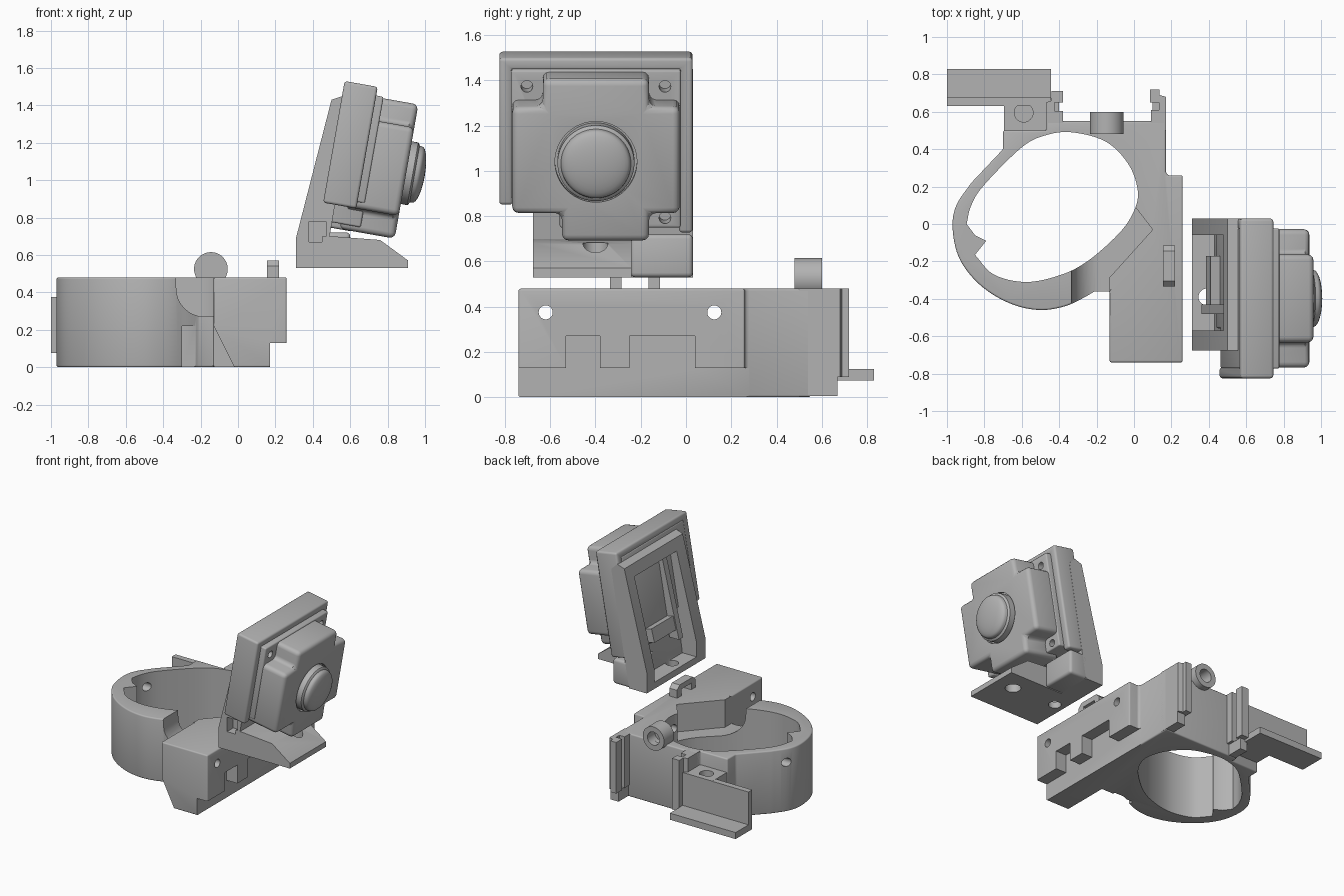
import bpy, bmesh, math
from mathutils import Matrix, Vector

old = bpy.data.objects.get("Cube")
if old:
    bpy.data.objects.remove(old, do_unlink=True)

grey = bpy.data.materials.new("plain grey")
grey.use_nodes = True
grey.diffuse_color = (0.45, 0.45, 0.45, 1)
grey.node_tree.nodes["Principled BSDF"].inputs["Base Color"].default_value = (0.45, 0.45, 0.45, 1)
parts = []


def make(name, bm, matrix=None, bevel=0.0):
    bmesh.ops.recalc_face_normals(bm, faces=bm.faces)
    if bevel:
        edges = [e for e in bm.edges if e.calc_face_angle(0) > 0.6]
        bmesh.ops.bevel(bm, geom=edges, offset=bevel, segments=3, profile=0.5,
                        affect='EDGES', clamp_overlap=True)
    if matrix:
        bm.transform(matrix)
    mesh = bpy.data.meshes.new(name)
    bm.to_mesh(mesh)
    bm.free()
    mesh.materials.append(grey)
    ob = bpy.data.objects.new(name, mesh)
    bpy.context.scene.collection.objects.link(ob)
    parts.append(ob)
    return ob


def prism(name, pts, lo, hi, axis='z', matrix=None, bevel=0.0):
    """Extrude a 2D outline along an axis from lo to hi."""
    place = {'x': lambda p, t: (t, p[0], p[1]),
             'y': lambda p, t: (p[0], t, p[1]),
             'z': lambda p, t: (p[0], p[1], t)}[axis]
    bm = bmesh.new()
    a = [bm.verts.new(place(p, lo)) for p in pts]
    b = [bm.verts.new(place(p, hi)) for p in pts]
    bm.faces.new(a)
    bm.faces.new(b)
    for i in range(len(pts)):
        j = (i + 1) % len(pts)
        bm.faces.new((a[i], a[j], b[j], b[i]))
    return make(name, bm, matrix, bevel)


def box(name, x, y, z, bevel=0.0, matrix=None):
    return prism(name, rect(x, y), z[0], z[1], 'z', matrix, bevel)


def rect(p, q):
    return [(p[0], q[0]), (p[1], q[0]), (p[1], q[1]), (p[0], q[1])]


def disc(p, q, r, n=32):
    return [(p + r * math.cos(i * math.tau / n), q + r * math.sin(i * math.tau / n)) for i in range(n)]


def smooth(pts, steps=6):
    """Open curve passing through all points."""
    v = [Vector(p) for p in pts]
    v = [2 * v[0] - v[1]] + v + [2 * v[-1] - v[-2]]
    out = []
    for a, b, c, d in zip(v, v[1:], v[2:], v[3:]):
        for k in range(steps):
            t = k / steps
            out.append(tuple(0.5 * (2 * b + (c - a) * t + (2 * a - 5 * b + 4 * c - d) * t * t
                                    + (3 * b - a - 3 * c + d) * t ** 3)))
    return out + [tuple(v[-2])]


def boolean(ob, tool, op='DIFFERENCE'):
    mod = ob.modifiers.new("cut", 'BOOLEAN')
    mod.operation, mod.solver, mod.object = op, 'EXACT', tool
    bpy.context.view_layer.update()
    mesh = bpy.data.meshes.new_from_object(ob.evaluated_get(bpy.context.evaluated_depsgraph_get()))
    ob.modifiers.clear()
    ob.data = mesh
    parts.remove(tool)
    bpy.data.objects.remove(tool, do_unlink=True)


# Clamp ring with mounting block
ring = smooth([(-.87, .22), (-.95, .1), (-.97, -.02), (-.94, -.17), (-.86, -.29), (-.75, -.38),
               (-.62, -.44), (-.49, -.46), (-.37, -.44), (-.28, -.4), (-.21, -.36)])
outline = ring + [(-.13, -.36), (-.13, -.74), (.26, -.74), (.26, .26), (.18, .26), (.17, .28),
                  (.17, .55), (-.38, .55), (-.47, .55), (-.47, .5), (-.7, .5), (-.7, .4)]
base = prism("clamp_base", outline, 0, .48, bevel=.01)

bore = smooth([(-.895, 0), (-.87, .1), (-.8, .21), (-.6, .41), (-.47, .475), (-.33, .49), (-.15, .44),
               (-.03, .32), (.02, .18), (0, .07), (-.08, -.05), (-.25, -.2), (-.4, -.275),
               (-.58, -.31), (-.75, -.27), (-.85, -.165)])
boolean(base, prism("bore", bore + [(-.79, -.09), (-.85, -.06)], -.1, .6))

# Scooped dip where the ring meets the block
scoop_profile = [(.2, .27), (.2, .6), (-.34, .6)] + [
    (-.18 - .15 * math.cos(t * math.pi / 16), .42 - .15 * math.sin(t * math.pi / 16)) for t in range(9)]
scoop = prism("scoop", scoop_profile, -.6, .12, 'y')
boolean(scoop, prism("scoop_plan", [(.1, -.03), (-.13, -.285), (-.13, -.5), (-.27, -.5), (-.5, -.27),
                                    (-.2, 0), (0, .1)], 0, 1), 'INTERSECT')
boolean(base, scoop)

# Castellated step along the block side, slanted lower corner, cross holes
step = [(-.8, -.1), (-.8, .13), (-.53, .13), (-.53, .27), (-.38, .27), (-.38, .13), (-.25, .13),
        (-.25, .27), (.04, .27), (.04, .13), (.3, .13), (.3, -.1)]
boolean(base, prism("step", step, .171, .4, 'x'))
boolean(base, prism("slant", [(-.3, -.1), (-.3, .22), (-.13, .22), (-.02, 0), (.03, -.1)], -1, -.37, 'y'))
for y in (-.62, .125):
    boolean(base, prism("cross_hole", disc(y, .375, .031), -1.2, .5, 'x'))

# Rear slide rails
prism("rail_left", [(.17, .5), (.17, .68), (.135, .69), (.135, .72), (.085, .72), (.085, .65),
                    (.135, .65), (.135, .61), (.09, .61), (.09, .5)], .09, .48)
prism("rail_left_foot", rect((.1, .17), (.5, .67)), .005, .09)
prism("rail_right", [(-.47, .5), (-.47, .65), (-.44, .66), (-.44, .71), (-.38, .71), (-.38, .65),
                     (-.425, .65), (-.425, .605), (-.38, .605), (-.38, .5)], .09, .48)
prism("rail_right_foot", rect((-.46, -.4), (.5, .67)), .005, .09)

# Rear tube
tube = prism("rear_tube", disc(-.145, .525, .09, 48), .48, .6, 'y')
boolean(tube, prism("tube_hole", disc(-.145, .525, .05), .51, .7, 'y'))

# Cable loop on the block top
prism("cable_loop", [(-.335, .46), (-.335, .54), (-.305, .57), (-.145, .57), (-.115, .54), (-.115, .46),
                     (-.165, .46), (-.165, .53), (-.285, .53), (-.285, .46)], .155, .22, 'x')

# Rear bracket with flange and screw boss
prism("bracket", [(.63, .075), (.83, .075), (.83, .125), (.675, .125), (.675, .375), (.63, .375)],
      -1, -.445, 'x')
boss = box("bracket_boss", (-.695, -.46), (.49, .675), (.075, .376))
boolean(boss, prism("boss_hole", disc(-.59, .595, .05), .2, .5))

# Tilted housing frame: local x runs forward, local z runs up
tilt = Matrix.Translation((.9, -.398, 1.04)) @ Matrix.Rotation(math.radians(10), 4, 'Y')

prism("front_bezel", [(-.427, -.235), (-.427, .425), (.427, .425), (.427, -.36), (.367, -.36),
                      (.367, .37), (-.367, .37), (-.367, -.235)], -.41, -.23, 'x', tilt, .015)

# Camera body with stepped corners and screw holes
back = prism("body_back", [(-.375, -.2), (-.375, .378), (.375, .378), (.375, -.33), (-.16, -.33),
                           (-.16, -.2)], -.41, -.19, 'x', tilt, .01)
body = prism("body_front", [(-.37, -.235), (-.37, .245), (-.235, .245), (-.235, .37), (.235, .37),
                            (.235, .245), (.37, .245), (.37, -.235), (.235, -.235), (.235, -.358),
                            (-.15, -.358), (-.15, -.235)], -.3, 0, 'x', tilt, .03)
for y, z in ((-.305, .305), (.305, .305), (.305, -.285)):
    boolean(back, prism("screw_hole", disc(y, z, .026, 20), -.28, 0, 'x', tilt))
boolean(body, prism("lens_recess", disc(0, 0, .181, 64), -.03, .1, 'x', tilt))

# Lens, turned around the forward axis
bm = bmesh.new()
profile = [(-.05, .17), (.035, .17), (.04, .165), (.045, .155), (.06, .152)]
profile += [(.06 + .04 * math.sin(k * math.pi / 16), .152 * math.cos(k * math.pi / 16)) for k in range(1, 8)]
profile += [(.1, 0)]
verts = [bm.verts.new((a, r, 0)) for a, r in profile]
edges = [bm.edges.new(e) for e in zip(verts, verts[1:])]
bmesh.ops.spin(bm, geom=verts + edges, cent=(0, 0, 0), axis=(1, 0, 0), angle=math.tau, steps=64)
bmesh.ops.remove_doubles(bm, verts=bm.verts, dist=.0005)
make("lens", bm, tilt)

# Rear housing with open pocket, divider and shelf
housing = prism("rear_housing", [(.31, .53), (.31, .69), (.5, 1.43), (.56, 1.45), (.61, 1.4),
                                 (.5, .76), (.46, .53)], -.675, .03, 'y')
boolean(housing, prism("pocket", [(.2, .58), (.43, .58), (.46, .8), (.555, 1.33), (.38, 1.36)],
                       -.57, -.06, 'y'))
boolean(housing, prism("cable_hole", disc(.39, -.39, .045), .4, .7))
boolean(housing, prism("side_slot", rect((.38, .47), (.67, .78)), -.8, -.6, 'y'))
prism("pocket_divider", [(.36, .75), (.44, .75), (.56, 1.35), (.505, 1.35)], -.48, -.43, 'y')
prism("pocket_shelf", [(.385, .82), (.48, .8), (.49, .9), (.41, .92)], -.45, -.17, 'y')

# Foot plate and side support
foot = prism("foot_plate", [(.45, .53), (.91, .53), (.91, .57), (.76, .68), (.5, .7), (.45, .7)],
             -.675, -.24, 'y')
boolean(foot, prism("foot_hole", disc(.76, -.4, .055), .4, .8))
box("side_support", (.44, .6), (-.245, .03), (.53, .72), .02)

for ob in bpy.context.selected_objects:
    ob.select_set(False)
for ob in parts:
    ob.select_set(True)
bpy.context.view_layer.objects.active = base
bpy.ops.object.shade_smooth_by_angle(angle=math.radians(32))
